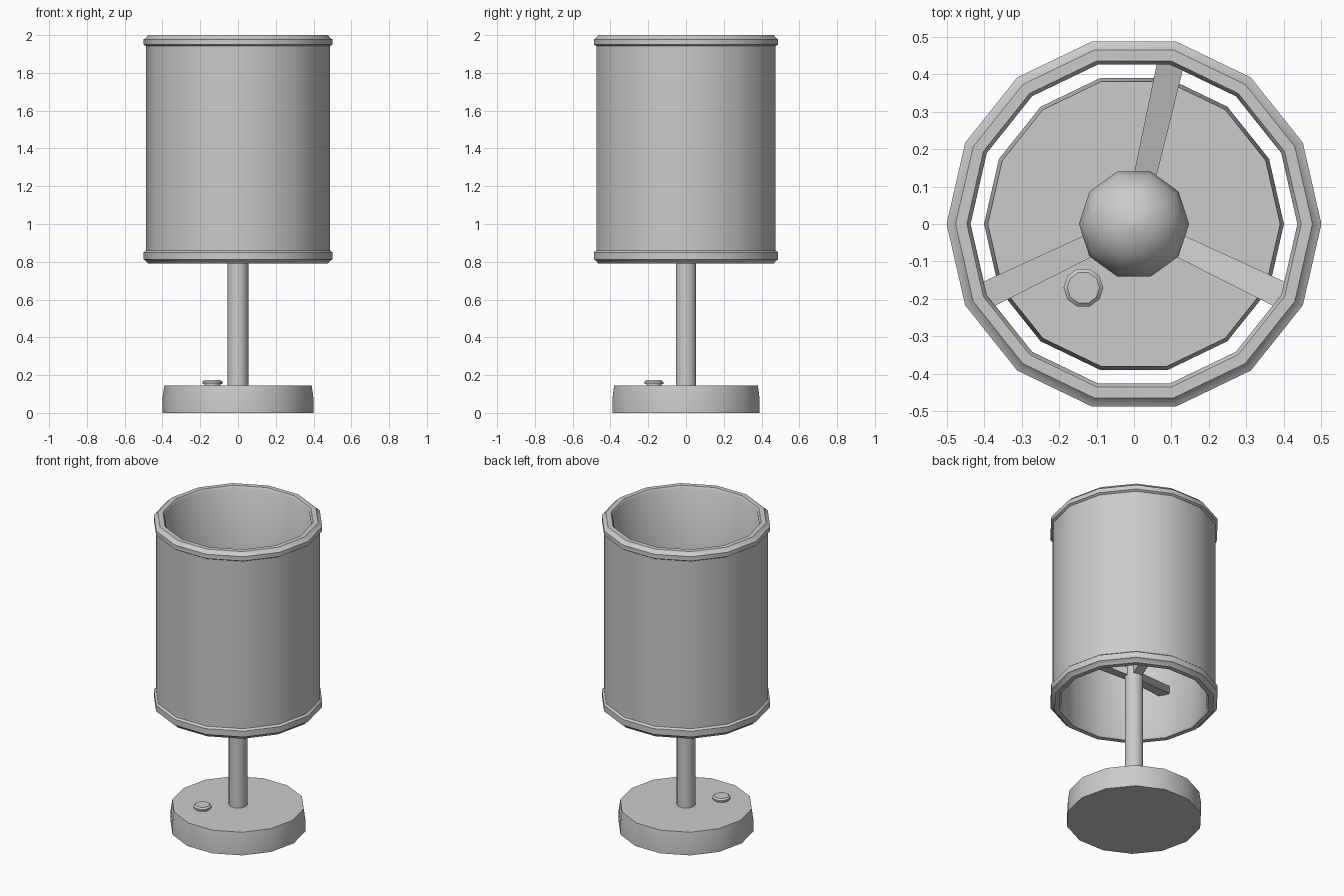
import bpy, bmesh
from math import cos, sin, pi, radians

if "Cube" in bpy.data.objects:
    bpy.data.objects.remove(bpy.data.objects["Cube"])


def finish(bm, name, angle):
    bmesh.ops.remove_doubles(bm, verts=bm.verts, dist=1e-5)
    bmesh.ops.recalc_face_normals(bm, faces=bm.faces)
    me = bpy.data.meshes.new(name)
    bm.to_mesh(me)
    bm.free()
    ob = bpy.data.objects.new(name, me)
    bpy.context.collection.objects.link(ob)
    bpy.ops.object.select_all(action='DESELECT')
    ob.select_set(True)
    bpy.context.view_layer.objects.active = ob
    if angle:
        bpy.ops.object.shade_smooth_by_angle(angle=radians(angle))
    return ob


def lathe(name, profile, sides, closed=False, center=(0, 0), angle=38):
    """Revolve (radius, z) points; open profiles get capped ends."""
    bm = bmesh.new()
    rings = [[bm.verts.new((center[0] + r * cos(2 * pi * i / sides),
                            center[1] + r * sin(2 * pi * i / sides), z))
              for i in range(sides)] for r, z in profile]
    pairs = list(zip(rings, rings[1:]))
    if closed:
        pairs.append((rings[-1], rings[0]))
    else:
        bm.faces.new(rings[0])
        bm.faces.new(rings[-1])
    for a, b in pairs:
        for i in range(sides):
            j = (i + 1) % sides
            bm.faces.new((a[i], a[j], b[j], b[i]))
    return finish(bm, name, angle)


# weighted base and switch button
lathe("base", [(0.4, 0), (0.4, 0.075), (0.39, 0.145)], 14)
lathe("switch_button", [(0.042, 0.14), (0.042, 0.152), (0.053, 0.154),
                        (0.053, 0.164), (0.043, 0.173)], 10, center=(-0.135, -0.17))

# stem
lathe("stem", [(0.055, 0.14), (0.055, 1.1)], 14)

# round bulb on top of the stem
bulb_z, bulb_r = 1.23, 0.147
lathe("bulb", [(max(bulb_r * sin(pi * k / 8), 0.004), bulb_z - bulb_r * cos(pi * k / 8))
               for k in range(9)], 10)

# drum shade with raised bands and bevelled rims
lathe("shade", [(0.436, 0.805), (0.446, 0.79), (0.476, 0.79), (0.488, 0.805),
                (0.5, 0.812), (0.5, 0.85), (0.487, 0.86),
                (0.487, 1.942), (0.5, 1.95), (0.5, 1.978), (0.488, 1.985),
                (0.476, 2.0), (0.446, 2.0), (0.436, 1.985)], 14, closed=True)

# three sloping spokes from stem to shade, on shade corners 3, 8 and 13
for n, corner in enumerate((3, 8, 13)):
    a = 2 * pi * corner / 14
    bm = bmesh.new()
    ends = []
    for r, z, w in ((0.03, 0.98, 0.028), (0.442, 1.1, 0.036)):
        ends.append([bm.verts.new((r * cos(a) - s * w * sin(a),
                                   r * sin(a) + s * w * cos(a), z + h))
                     for s, h in ((-1, -0.025), (1, -0.025), (1, 0.025), (-1, 0.025))])
    bm.faces.new(ends[0])
    bm.faces.new(ends[1])
    for i in range(4):
        j = (i + 1) % 4
        bm.faces.new((ends[0][i], ends[0][j], ends[1][j], ends[1][i]))
    finish(bm, f"spoke_{n + 1}", 0)
